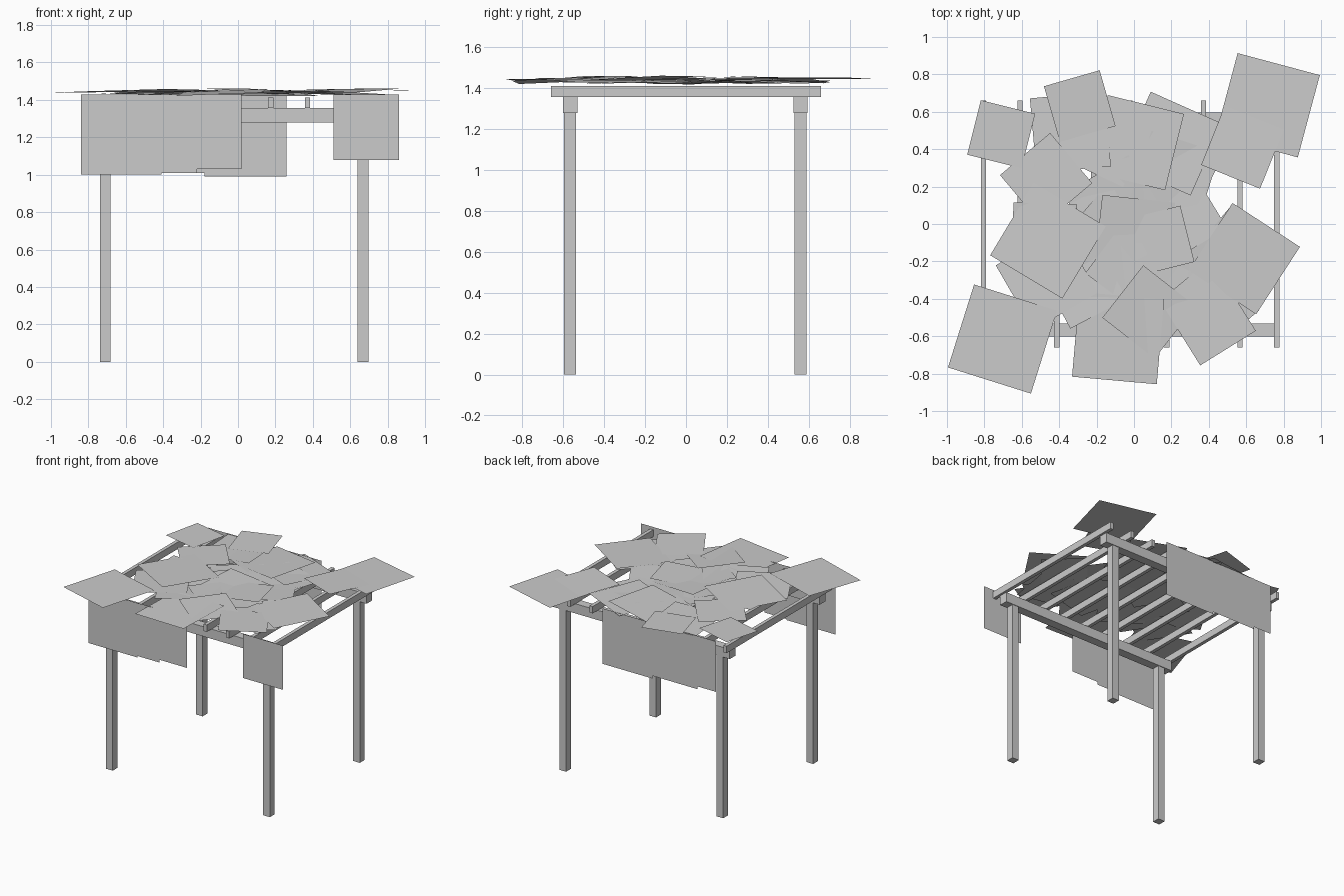
import bpy, bmesh, random
from math import radians
from mathutils import Matrix, Vector

if "Cube" in bpy.data.objects:
    bpy.data.objects.remove(bpy.data.objects["Cube"])

random.seed(4)


def mesh_object(name, bm):
    me = bpy.data.meshes.new(name)
    bm.to_mesh(me)
    bm.free()
    ob = bpy.data.objects.new(name, me)
    bpy.context.collection.objects.link(ob)
    return ob


def box(name, x0, x1, y0, y1, z0, z1):
    bm = bmesh.new()
    centre = Vector(((x0 + x1) / 2, (y0 + y1) / 2, (z0 + z1) / 2))
    m = Matrix.Translation(centre) @ Matrix.Diagonal((x1 - x0, y1 - y0, z1 - z0, 1))
    bmesh.ops.create_cube(bm, size=1, matrix=m)
    return mesh_object(name, bm)


def sheet(name, size, matrix):
    bm = bmesh.new()
    bmesh.ops.create_grid(bm, x_segments=1, y_segments=1, size=size / 2, matrix=matrix)
    return mesh_object(name, bm)


# Posts and the cross beams they carry
for side, y in (("front", -0.567), ("back", 0.56)):
    for hand, x in (("left", -0.71), ("right", 0.668)):
        box(f"{side}_{hand}_post", x - 0.029, x + 0.029, y - 0.03, y + 0.03, 0, 1.28)
    box(f"{side}_beam", -0.80, 0.76, y - 0.035, y + 0.035, 1.28, 1.357)

# Rafters
for i in range(9):
    x = -0.805 + i * 0.196
    box(f"rafter_{i + 1}", x - 0.014, x + 0.014, -0.66, 0.66, 1.357, 1.412)

# Hanging square sheets: left edge, size (all hang from z = 1.43)
hanging = {
    -1: [(-0.84, 0.43), (-0.64, 0.42), (-0.38, 0.40), (0.51, 0.35)],
    1: [(-0.18, 0.43 + 0.01), (-0.57, 0.42), (-0.73, 0.40)],
}
for s, row in hanging.items():
    for i, (x, w) in enumerate(row):
        y = s * (0.675 - 0.003 * i)
        m = (Matrix.Translation((x + w / 2, y, 1.43 - w / 2))
             @ Matrix.Rotation(radians(90), 4, 'X'))
        sheet(f"{'front' if s < 0 else 'back'}_hanging_sheet_{i + 1}", w, m)

# Roof sheets seen from above: x, y, size, turn
upper = [
    (-0.703, -0.615, .465, -17.5), (0.715, 0.635, .455, -15),
    (0.58, 0.41, .34, -22), (-0.71, 0.48, .30, -14),
    (-0.29, 0.63, .31, 16), (0.59, -0.185, .43, -33),
    (0.41, -0.515, .35, 32), (-0.46, -0.09, .45, -31),
    (0.135, -0.09, .31, 14), (0.08, -0.47, .355, -38),
]
lower = [
    (-0.085, -0.61, .455, -5), (0.55, -0.13, .34, -40),
    (-0.48, -0.06, .34, -2), (-0.466, -0.294, .40, 30),
    (0.196, 0.43, .42, -24), (0.013, 0.435, .42, -14),
    (-0.15, 0.45, .38, -25), (-0.34, 0.49, .40, 5),
    (-0.47, 0.24, .35, 40), (0.20, 0.15, .33, -5),
    (-0.27, -0.33, .34, 28), (0.40, -0.44, .38, 40), (0.45, -0.40, .36, -10),
]
# Extra sheets that fill the middle
filler = [(random.uniform(-0.25, 0.25), random.uniform(-0.35, 0.35),
           random.uniform(.32, .44), random.uniform(-45, 45)) for _ in range(12)]


def lay(name, sheets, z0, z1, tilt):
    for i, (x, y, size, turn) in enumerate(sheets):
        m = (Matrix.Translation((x, y, random.uniform(z0, z1)))
             @ Matrix.Rotation(radians(random.uniform(-tilt, tilt)), 4, 'X')
             @ Matrix.Rotation(radians(random.uniform(-tilt, tilt)), 4, 'Y')
             @ Matrix.Rotation(radians(turn), 4, 'Z'))
        sheet(f"{name}_{i + 1}", size, m)


lay("roof_sheet_upper", upper, 1.444, 1.454, 2.5)
lay("roof_sheet_lower", lower, 1.432, 1.443, 2.5)
lay("roof_sheet_filler", filler, 1.428, 1.442, 2.5)
